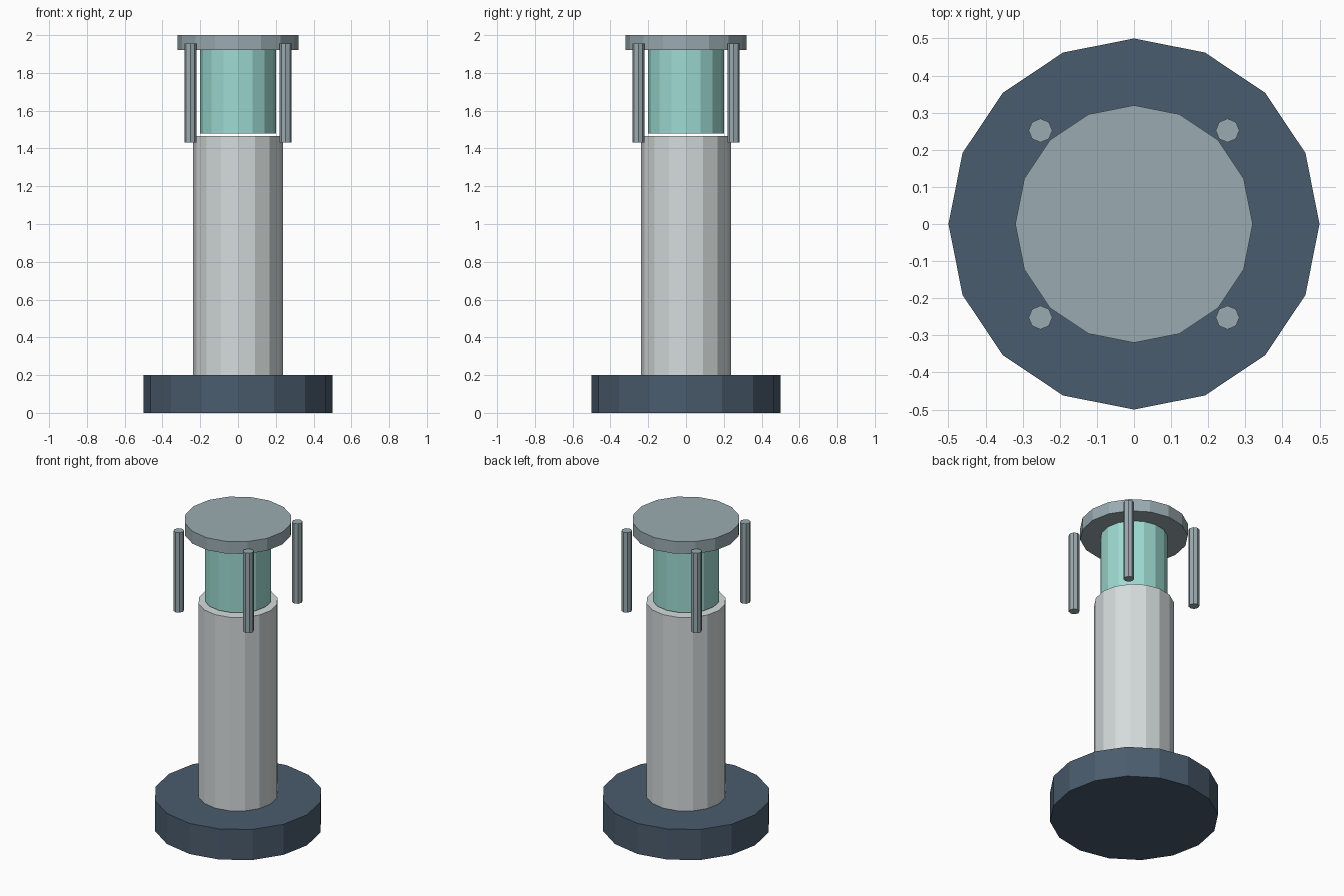
import bpy

cube = bpy.data.objects.get("Cube")
if cube:
    bpy.data.objects.remove(cube, do_unlink=True)


def material(name, hex_code):
    """Flat material from an sRGB hex code, stored as linear values."""
    srgb = [int(hex_code[i:i + 2], 16) / 255 for i in (0, 2, 4)]
    colour = [c / 12.92 if c < 0.04 else ((c + 0.055) / 1.055) ** 2.4 for c in srgb]
    mat = bpy.data.materials.new(name)
    mat.use_nodes = True
    mat.diffuse_color = (*colour, 1)
    mat.node_tree.nodes["Principled BSDF"].inputs["Base Color"].default_value = (*colour, 1)
    return mat


def cylinder(name, radius, bottom, top, mat, x=0, y=0, sides=16):
    """Upright flat-sided cylinder with a corner pointing along each axis."""
    bpy.ops.mesh.primitive_cylinder_add(
        vertices=sides, radius=radius, depth=top - bottom,
        location=(x, y, (bottom + top) / 2))
    obj = bpy.context.object
    obj.name = name
    obj.data.materials.append(mat)
    return obj


slate = material("dark slate", "4A5C6D")
stone = material("pale grey", "D5DCDB")
glass = material("pale teal", "9EDBD2")
metal = material("blue grey metal", "9AABB1")

# Foot, column, lamp and lid
cylinder("base", 0.5, 0, 0.2, slate)
cylinder("column", 0.237, 0.2, 1.466, stone)
cylinder("lamp_glass", 0.2, 1.48, 1.92, glass)
cylinder("cap", 0.32, 1.92, 2, metal)

# Four guard rods around the lamp
for side, sx in (("left", 1), ("right", -1)):
    for end, sy in (("front", -1), ("back", 1)):
        cylinder(f"guard_rod_{end}_{side}", 0.032, 1.432, 1.955, metal,
                 sx * 0.252, sy * 0.252, sides=8)
